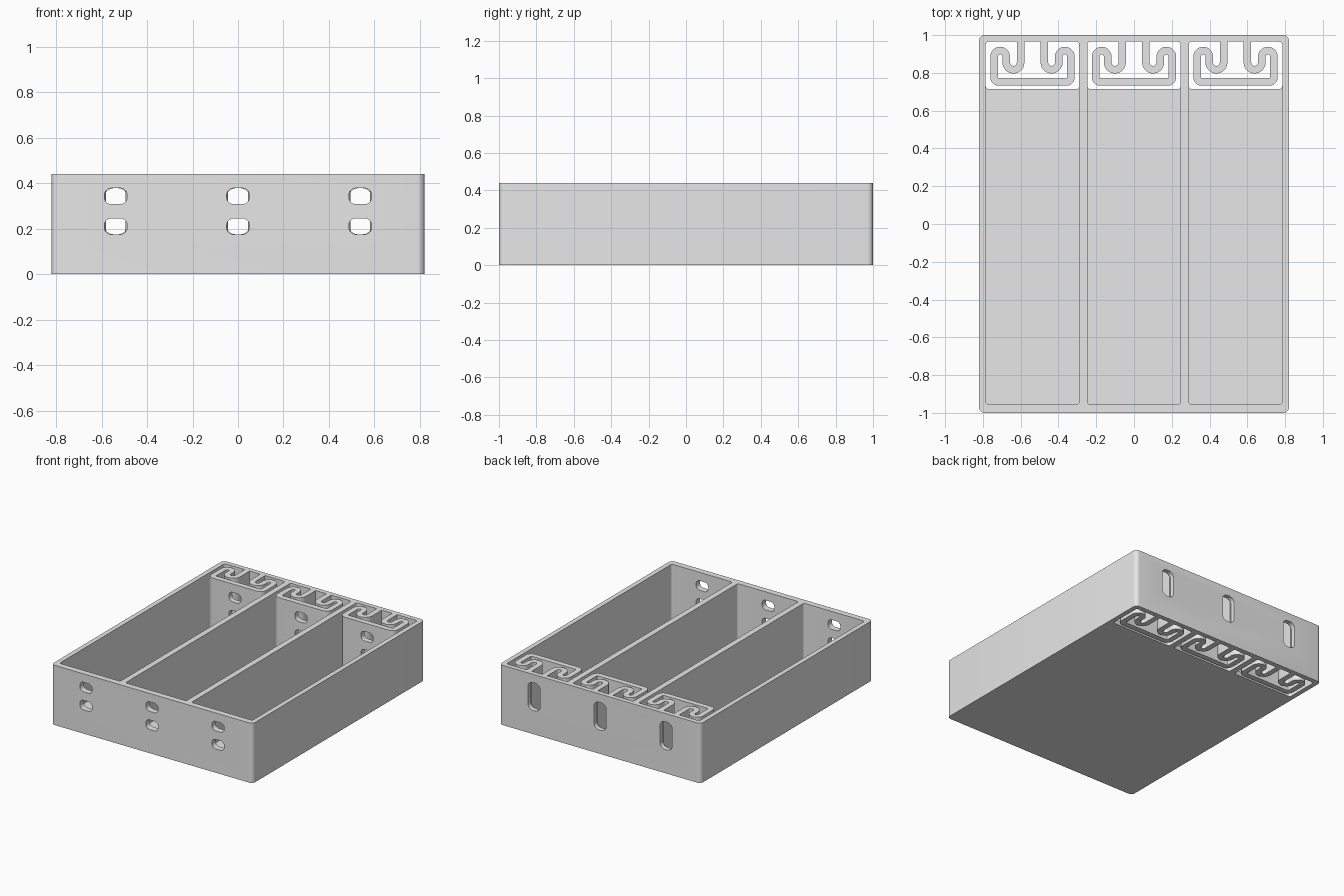
import bpy, bmesh
from math import sin, cos, radians
from mathutils import Vector

cube = bpy.data.objects.get("Cube")
if cube:
    bpy.data.objects.remove(cube, do_unlink=True)

grey = bpy.data.materials.new("plain grey")
grey.use_nodes = True
grey.diffuse_color = (0.8, 0.8, 0.8, 1)
grey.node_tree.nodes["Principled BSDF"].inputs["Base Color"].default_value = (0.8, 0.8, 0.8, 1)

HEIGHT = 0.44
BAYS = (-0.5375, 0, 0.5375)      # centre of each compartment
HALF_BAY = 0.2475


def arc(cx, cy, r, start, end, steps=10):
    angles = [radians(start + (end - start) * i / steps) for i in range(steps + 1)]
    return [Vector((cx + r * cos(a), cy + r * sin(a))) for a in angles]


def rounded_rect(x0, x1, y0, y1, r):
    return (arc(x1 - r, y1 - r, r, 0, 90, 6) + arc(x0 + r, y1 - r, r, 90, 180, 6)
            + arc(x0 + r, y0 + r, r, 180, 270, 6) + arc(x1 - r, y0 + r, r, 270, 360, 6))


def finish(name, bm):
    bmesh.ops.recalc_face_normals(bm, faces=bm.faces)
    mesh = bpy.data.meshes.new(name)
    bm.to_mesh(mesh)
    bm.free()
    mesh.materials.append(grey)
    obj = bpy.data.objects.new(name, mesh)
    bpy.context.collection.objects.link(obj)
    return obj


def prisms(name, outlines, low, high, along_y=False):
    """Extrude outlines from low to high, along z or along y."""
    bm = bmesh.new()
    for outline in outlines:
        ends = []
        for t in (low, high):
            ends.append([bm.verts.new((p.x, t, p.y) if along_y else (p.x, p.y, t))
                         for p in outline])
        n = len(outline)
        for ring in ends:
            bm.faces.new(ring)
        for i in range(n):
            j = (i + 1) % n
            bm.faces.new((ends[0][i], ends[0][j], ends[1][j], ends[1][i]))
    return finish(name, bm)


def cut(obj, cutters):
    for cutter in cutters:
        mod = obj.modifiers.new("cut", "BOOLEAN")
        mod.operation = "DIFFERENCE"
        mod.solver = "EXACT"
        mod.object = cutter
    graph = bpy.context.evaluated_depsgraph_get()
    result = bpy.data.meshes.new_from_object(obj.evaluated_get(graph))
    obj.modifiers.clear()
    obj.data = result


def ribbon(name, path, width, low, high):
    """Thick wall that follows a flat path."""
    bm = bmesh.new()
    rows = []
    for i, p in enumerate(path):
        before = (p - path[i - 1]).normalized() if i else None
        after = (path[i + 1] - p).normalized() if i < len(path) - 1 else None
        before, after = before or after, after or before
        side = (before + after).normalized().orthogonal()
        side *= width / 2 / max(0.5, side.dot(before.orthogonal()))
        rows.append([bm.verts.new((*(p + s * side), low)) for s in (1, -1)])
    for a, b in zip(rows, rows[1:]):
        bm.faces.new((a[0], a[1], b[1], b[0]))
    top = bmesh.ops.extrude_face_region(bm, geom=bm.faces[:], use_keep_orig=True)
    verts = [v for v in top["geom"] if isinstance(v, bmesh.types.BMVert)]
    bmesh.ops.translate(bm, verts=verts, vec=(0, 0, high - low))
    return finish(name, bm)


# Cutters: compartments, openings through the floor, wall holes, rear slots
pockets = prisms("pocket_cutter", [rounded_rect(x - HALF_BAY, x + HALF_BAY, -0.955, 0.965, 0.015)
                                   for x in BAYS], 0.035, 0.6)
openings = prisms("opening_cutter", [rounded_rect(x - HALF_BAY, x + HALF_BAY, 0.715, 0.965, 0.015)
                                     for x in BAYS], -0.1, 0.6)
hole_shapes = [rounded_rect(x - 0.05, x + 0.05, z, z + 0.07, 0.03)
               for x in BAYS for z in (0.175, 0.308)]
front_holes = prisms("front_hole_cutter", hole_shapes, -1.1, -0.9, True)
bar_holes = prisms("bar_hole_cutter", hole_shapes, 0.7, 0.79, True)
slots = prisms("slot_cutter", [rounded_rect(x - 0.05, x + 0.05, 0.175, 0.378, 0.04)
                               for x in BAYS], 0.94, 1.1, True)
cutters = [pockets, openings, front_holes, bar_holes, slots]

# Tray body
tray = prisms("tray", [rounded_rect(-0.82, 0.82, -1, 1, 0.03)], 0, HEIGHT)
cut(tray, [pockets, openings, front_holes, slots])
parts = [tray]

# Springy rear pusher in each compartment: a bar with two folded arms
half = (arc(-0.178, 0.777, 0.025, 270, 180, 6) + arc(-0.171, 0.886, 0.032, 180, 0, 14)
        + arc(-0.101, 0.855, 0.038, 180, 360, 14) + [Vector((-0.063, 0.967))])
path = [Vector((-p.x, p.y)) for p in reversed(half)] + half
for label, x in zip(("right", "middle", "left"), BAYS):
    spring = ribbon(label + "_spring", [p + Vector((x, 0)) for p in path], 0.04, 0, HEIGHT)
    cut(spring, [bar_holes])
    parts.append(spring)

for cutter in cutters:
    bpy.data.objects.remove(cutter, do_unlink=True)

bpy.ops.object.select_all(action="DESELECT")
for part in parts:
    part.select_set(True)
bpy.context.view_layer.objects.active = tray
bpy.ops.object.shade_smooth_by_angle(angle=radians(35))
